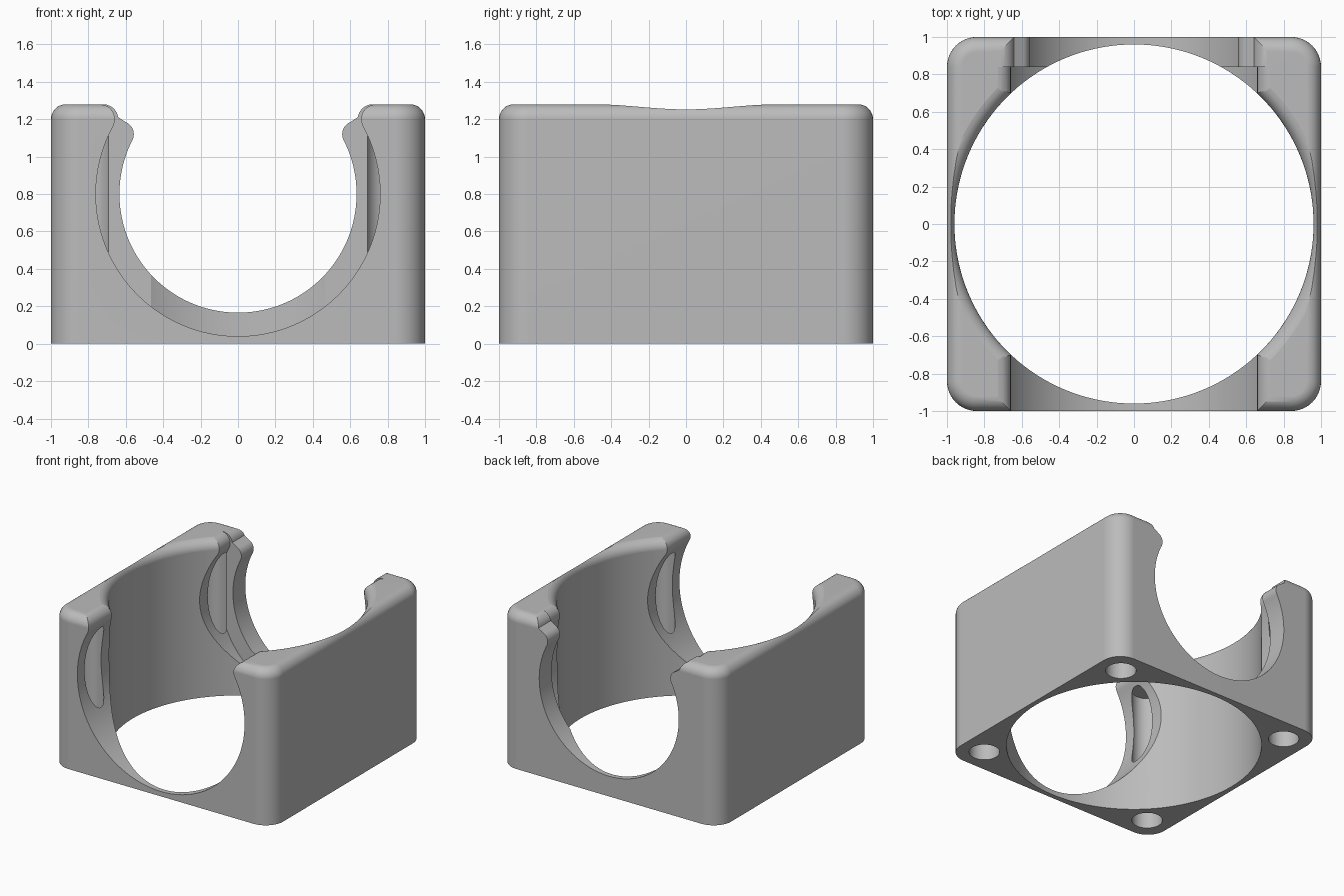
import bpy, bmesh
from math import sin, cos, pi, radians, sqrt, atan2

if "Cube" in bpy.data.objects:
    bpy.data.objects.remove(bpy.data.objects["Cube"])

HEIGHT, FILLET = 1.28, 0.08
SHOULDER = HEIGHT - FILLET
AXIS_Z = 0.8

grey = bpy.data.materials.new("plain grey")
grey.use_nodes = True
colour = (0.5, 0.5, 0.5, 1)
grey.diffuse_color = colour
grey.node_tree.nodes["Principled BSDF"].inputs["Base Color"].default_value = colour


def loft(name, rings):
    """Solid skinned through closed rings of equal point count."""
    bm = bmesh.new()
    loops = [[bm.verts.new(p) for p in ring] for ring in rings]
    n = len(loops[0])
    for a, b in zip(loops, loops[1:]):
        for i in range(n):
            j = (i + 1) % n
            bm.faces.new((a[i], a[j], b[j], b[i]))
    bm.faces.new(loops[0])
    bm.faces.new(loops[-1])
    bmesh.ops.recalc_face_normals(bm, faces=bm.faces)
    mesh = bpy.data.meshes.new(name)
    bm.to_mesh(mesh)
    bm.free()
    mesh.materials.append(grey)
    obj = bpy.data.objects.new(name, mesh)
    bpy.context.collection.objects.link(obj)
    return obj


def arc(cx, cy, r, start, end, n):
    angles = [radians(start + (end - start) * i / n) for i in range(n + 1)]
    return [(cx + r * cos(a), cy + r * sin(a)) for a in angles]


def circle(r, z, n=144, cx=0, cy=0):
    return [(x, y, z) for x, y in arc(cx, cy, r, 0, 360, n)[:-1]]


def rounded_square(half, r, z):
    c = half - r
    pts = []
    for k, (sx, sy) in enumerate(((1, 1), (-1, 1), (-1, -1), (1, -1))):
        pts += arc(sx * c, sy * c, r, k * 90, k * 90 + 90, 10)
    return [(x, y, z) for x, y in pts]


def flare(cx, start):
    """Rounded rim running from a wall out past the top surface."""
    return arc(cx, SHOULDER, FILLET, start, 98, 8) + [(cx, HEIGHT + 0.004), (cx, 1.5)]


def channel(name, radius, right_rim, y0, y1):
    """Prism along y: round trough with a mirrored rim on both sides."""
    x, z = right_rim[0]
    a = atan2(z - AXIS_Z, x) * 180 / pi
    left_rim = [(-x, z) for x, z in reversed(right_rim)]
    trough = arc(0, AXIS_Z, radius, 180 - a, 360 + a, 110)[1:-1]
    outline = left_rim + trough + right_rim
    return loft(name, [[(x, y, z) for x, z in outline] for y in (y0, y1)])


# Block with rounded corners and a rounded top edge
rings = [rounded_square(1, 0.16, 0)]
for d, z in arc(FILLET, SHOULDER, FILLET, 180, 90, 8):
    rings.append(rounded_square(1 - d, 0.16 - d, z))
housing = loft("housing", rings)

# Vertical bore, flared at the top
bore = [(0.96, -0.1)] + flare(0.96 + FILLET, 180)
cutters = [loft("bore_cutter", [circle(r, z) for r, z in bore])]

# Wide front channel
front_r = 0.76
lip_x = sqrt((front_r + FILLET) ** 2 - (SHOULDER - AXIS_Z) ** 2)
tangent = 180 + atan2(SHOULDER - AXIS_Z, lip_x) * 180 / pi
cutters.append(channel("front_channel_cutter", front_r, flare(lip_x, tangent), -1.2, 0.84))

# Narrower back opening with bulging lips
back_r, bulge_r, bulge_z = 0.634, 0.07, 1.12
bulge_x = sqrt((back_r + bulge_r) ** 2 - (bulge_z - AXIS_Z) ** 2)
tangent = 180 + atan2(bulge_z - AXIS_Z, bulge_x) * 180 / pi
rim = arc(bulge_x, bulge_z, bulge_r, tangent, 112, 10) + flare(0.72, 172)
cutters.append(channel("back_channel_cutter", back_r, rim, 0.7, 1.2))

# Blind screw holes from below
for sx in (-1, 1):
    for sy in (-1, 1):
        cutters.append(loft("screw_hole_cutter", [
            circle(0.115, z, 40, sx * 0.8, sy * 0.8) for z in (-0.1, 1.125)]))

# Cut everything and shade
bpy.context.view_layer.objects.active = housing
for o in bpy.context.selected_objects:
    o.select_set(False)
housing.select_set(True)
for cutter in cutters:
    mod = housing.modifiers.new("cut", "BOOLEAN")
    mod.operation, mod.solver, mod.object = "DIFFERENCE", "EXACT", cutter
    bpy.ops.object.modifier_apply(modifier=mod.name)
    bpy.data.objects.remove(cutter)
bpy.ops.object.shade_smooth_by_angle(angle=radians(28))
weighted = housing.modifiers.new("weighted normals", "WEIGHTED_NORMAL")
weighted.keep_sharp = True
